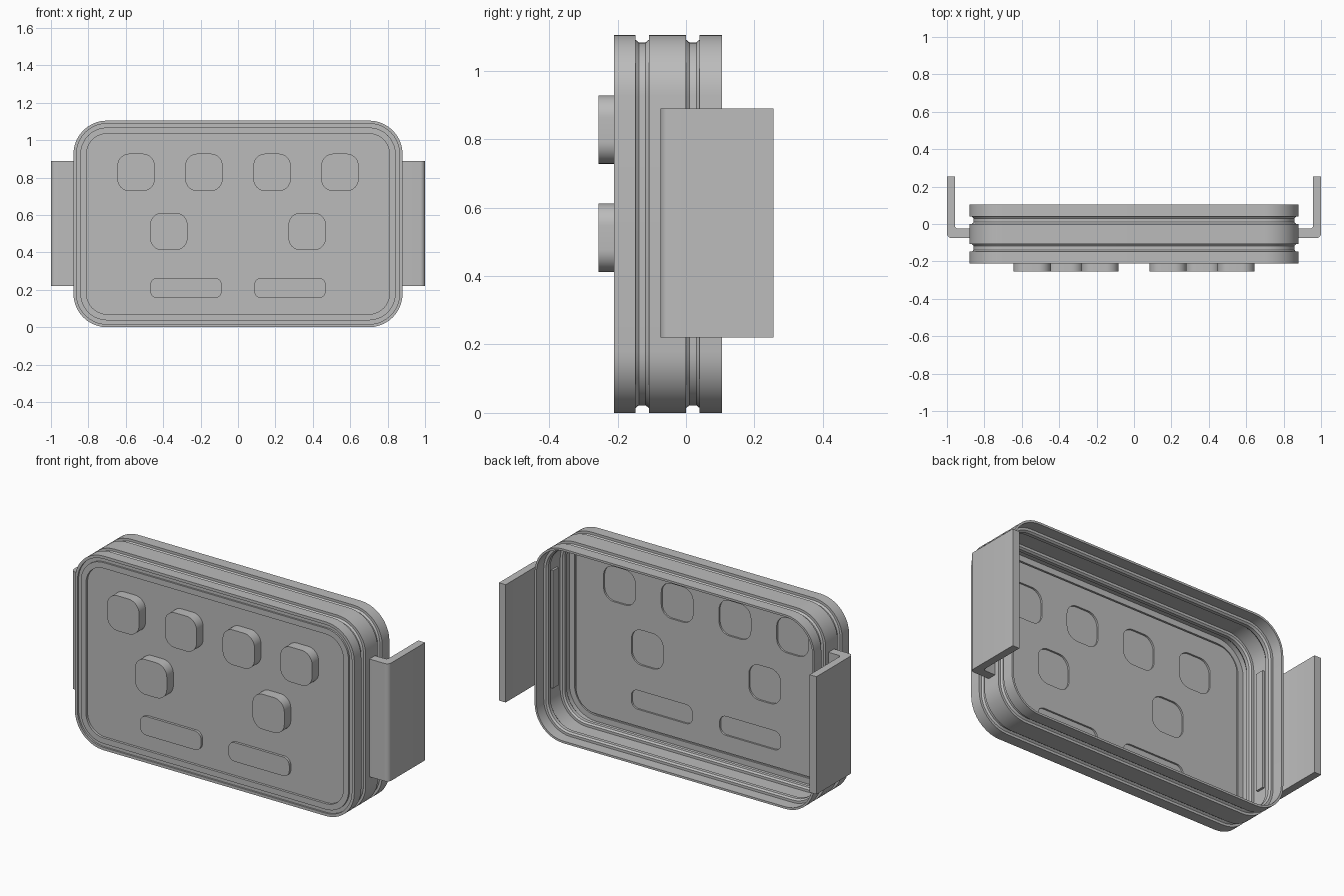
import bpy
import bmesh
from math import sin, cos, pi, radians

cube = bpy.data.objects.get("Cube")
if cube:
    bpy.data.objects.remove(cube, do_unlink=True)

grey = bpy.data.materials.new("light grey")
grey.use_nodes = True
COLOUR = (0.5, 0.5, 0.5, 1)
grey.diffuse_color = COLOUR
grey.node_tree.nodes["Principled BSDF"].inputs["Base Color"].default_value = COLOUR


def ring(bm, cx, cz, hw, hh, r, y, steps=10):
    """Rounded rectangle of vertices in the plane at depth y."""
    verts = []
    for i, (sx, sz) in enumerate([(1, 1), (-1, 1), (-1, -1), (1, -1)]):
        for k in range(steps + 1):
            a = (i + k / steps) * pi / 2
            verts.append(bm.verts.new((cx + sx * (hw - r) + r * cos(a), y,
                                       cz + sz * (hh - r) + r * sin(a))))
    return verts


def bridge(bm, a, b):
    n = len(a)
    for i in range(n):
        j = (i + 1) % n
        bm.faces.new((a[i], a[j], b[j], b[i]))


def block(bm, cx, cz, hw, hh, r, y0, y1):
    """Rounded plate from y0 to y1."""
    a = ring(bm, cx, cz, hw, hh, r, y0)
    b = ring(bm, cx, cz, hw, hh, r, y1)
    bridge(bm, a, b)
    bm.faces.new(a)
    bm.faces.new(b)


def finish(bm, name):
    bmesh.ops.recalc_face_normals(bm, faces=bm.faces)
    mesh = bpy.data.meshes.new(name)
    bm.to_mesh(mesh)
    bm.free()
    mesh.materials.append(grey)
    obj = bpy.data.objects.new(name, mesh)
    bpy.context.collection.objects.link(obj)
    return obj


def select_only(obj):
    bpy.ops.object.select_all(action="DESELECT")
    obj.select_set(True)
    bpy.context.view_layer.objects.active = obj


def smooth(obj):
    select_only(obj)
    bpy.ops.object.shade_smooth_by_angle(angle=radians(35))


HW, HH, R = 0.88, 0.5525, 0.18


def groove(y0, y1):
    """Rounded channel as (inset, y) points."""
    m = (y1 - y0) * 0.25
    return [(0, y0), (0.014, y0), (0.022, y0 + m), (0.022, y1 - m), (0.014, y1), (0, y1)]


# Housing: ribbed frame with open back, swept round a rounded rectangle
outer = [(0, -0.21)] + groove(-0.148, -0.108) + groove(0, 0.04) + [(0, 0.105)]
inner = [(d + 0.012, y) for d, y in reversed(outer[1:])]
front = [(0.012, -0.19), (0.045, -0.19), (0.045, -0.2), (0.06, -0.2), (0.06, -0.18),
         (0.07, -0.18), (0.07, -0.21), (0.037, -0.21), (0.037, -0.2),
         (0.016, -0.2), (0.016, -0.21)]
bm = bmesh.new()
rings = [ring(bm, 0, HH, HW - d, HH - d, R - d, y) for d, y in outer + inner + front]
for a, b in zip(rings, rings[1:] + rings[:1]):
    bridge(bm, a, b)
smooth(finish(bm, "housing"))

# Button layout: centre x, centre z, half width, half height, corner radius
keys = [(s * x, z, 0.1, 0.1, 0.065) for s in (-1, 1)
        for x, z in ((0.545, 0.828), (0.182, 0.828), (0.37, 0.512))]
pills = [(s * 0.278, 0.21, 0.192, 0.054, 0.04) for s in (-1, 1)]

# Front panel with shallow pockets behind every button
bm = bmesh.new()
block(bm, 0, HH, HW - 0.069, HH - 0.069, R - 0.069, -0.196, -0.18)
panel = finish(bm, "front_panel")
bm = bmesh.new()
for k in keys + pills:
    block(bm, *k, -0.19, -0.15)
cutter = finish(bm, "pocket_cutter")
cutter.hide_render = True
mod = panel.modifiers.new("pockets", "BOOLEAN")
mod.operation = "DIFFERENCE"
mod.object = cutter
mod.solver = "EXACT"
select_only(panel)
bpy.ops.object.modifier_apply(modifier=mod.name)
bpy.data.objects.remove(cutter, do_unlink=True)
smooth(panel)

# Square buttons and flat pill buttons
for name, group, y in (("square_buttons", keys, -0.255), ("pill_buttons", pills, -0.21)):
    bm = bmesh.new()
    for k in group:
        block(bm, *k, y, -0.193)
    smooth(finish(bm, name))

# Side brackets: L-shaped section with a rounded outer bend
Z0, Z1 = 0.22, 0.89
for side, name in ((1, "left_bracket"), (-1, "right_bracket")):
    section = [(0.855, -0.075)]
    section += [(0.975 + 0.025 * sin(a), -0.05 - 0.025 * cos(a))
                for a in (i * pi / 12 for i in range(7))]
    section += [(1.0, 0.255), (0.957, 0.255), (0.957, -0.01)]
    section += [(0.942 + 0.015 * cos(a), -0.01 - 0.015 * sin(a))
                for a in (i * pi / 8 for i in range(1, 5))]
    section += [(0.855, -0.025)]
    bm = bmesh.new()
    low = [bm.verts.new((side * x, y, Z0)) for x, y in section]
    high = [bm.verts.new((side * x, y, Z1)) for x, y in section]
    bridge(bm, low, high)
    bm.faces.new(low)
    bm.faces.new(high)
    smooth(finish(bm, name))
